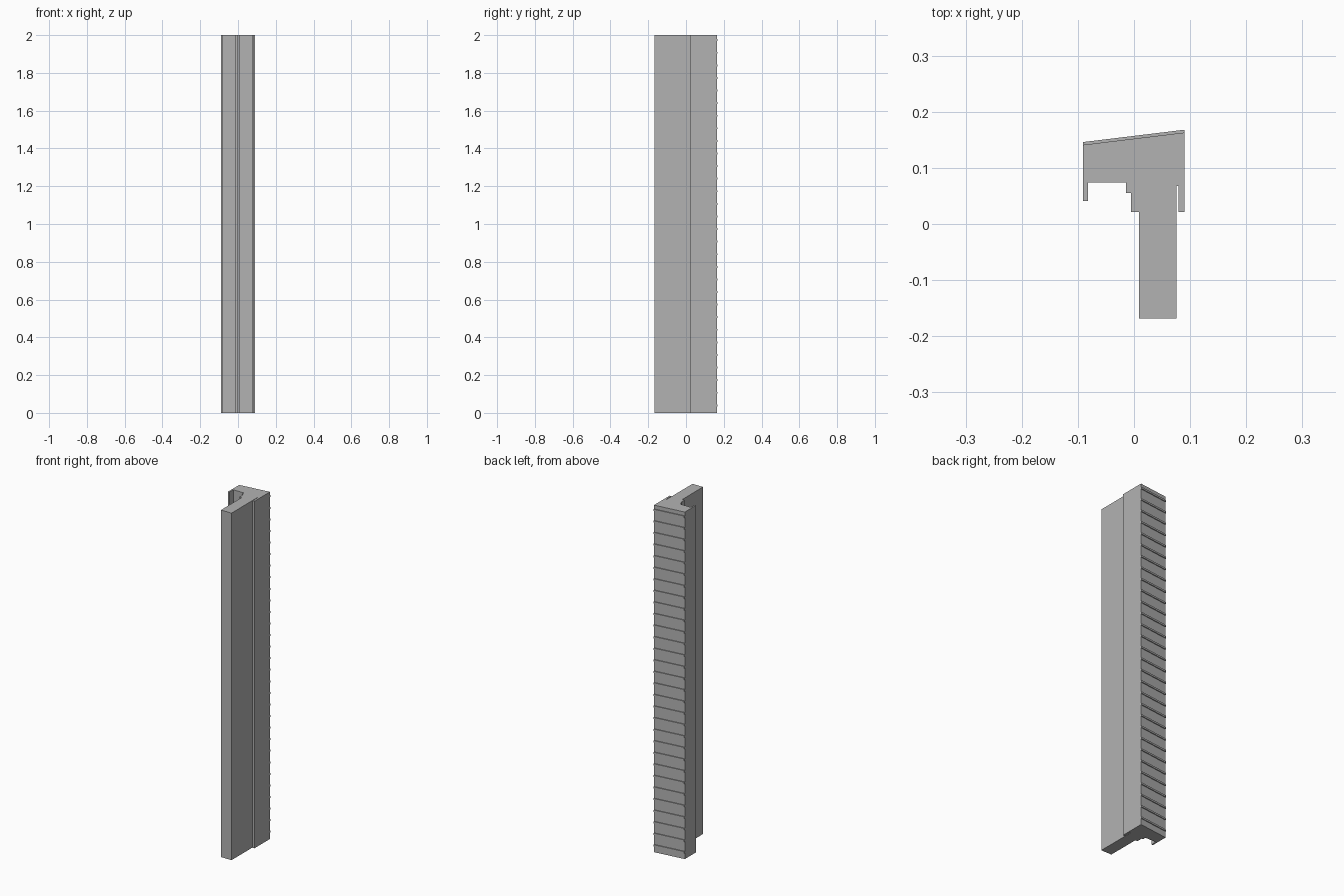
import bpy
import bmesh
from mathutils import Vector

cube = bpy.data.objects.get("Cube")
if cube:
    bpy.data.objects.remove(cube, do_unlink=True)

HEIGHT = 2.0
RIB_COUNT = 30
RIB_PITCH = HEIGHT / RIB_COUNT
RIB_HEIGHT = 0.01
RIB_DEPTH = 0.005

grey = bpy.data.materials.new("plain grey")
grey.use_nodes = True
colour = (0.45, 0.45, 0.45, 1)
grey.diffuse_color = colour
grey.node_tree.nodes["Principled BSDF"].inputs["Base Color"].default_value = colour


def extrude(bm, outline, bottom, top):
    """Add a vertical prism with the given plan outline."""
    face = bm.faces.new([bm.verts.new((x, y, bottom)) for x, y in outline])
    result = bmesh.ops.extrude_face_region(bm, geom=[face])
    verts = [v for v in result["geom"] if isinstance(v, bmesh.types.BMVert)]
    bmesh.ops.translate(bm, verts=verts, vec=Vector((0, 0, top - bottom)))


def finish(bm, name):
    bmesh.ops.recalc_face_normals(bm, faces=bm.faces)
    mesh = bpy.data.meshes.new(name)
    bm.to_mesh(mesh)
    bm.free()
    mesh.materials.append(grey)
    bpy.context.collection.objects.link(bpy.data.objects.new(name, mesh))


# Long rail: deep web, stepped shoulder, two lips and a slanted back
back_right, back_left = (-0.091, 0.141), (0.09, 0.163)
section = [
    (0.009, -0.168), (0.076, -0.168), (0.076, 0.068), (0.079, 0.068),
    (0.079, 0.021), (0.09, 0.021), back_left, back_right,
    (-0.091, 0.041), (-0.082, 0.041), (-0.082, 0.074), (-0.014, 0.074),
    (-0.014, 0.055), (-0.005, 0.055), (-0.005, 0.021), (0.009, 0.021),
]
bm = bmesh.new()
extrude(bm, section, 0, HEIGHT)
finish(bm, "rail_body")

# Thin grip ribs across the slanted back
rib_plan = [back_right, back_left] + [
    (x, y + RIB_DEPTH) for x, y in (back_left, back_right)]
bm = bmesh.new()
for i in range(RIB_COUNT):
    middle = (i + 0.6) * RIB_PITCH
    extrude(bm, rib_plan, middle - RIB_HEIGHT / 2, middle + RIB_HEIGHT / 2)
finish(bm, "grip_ribs")
